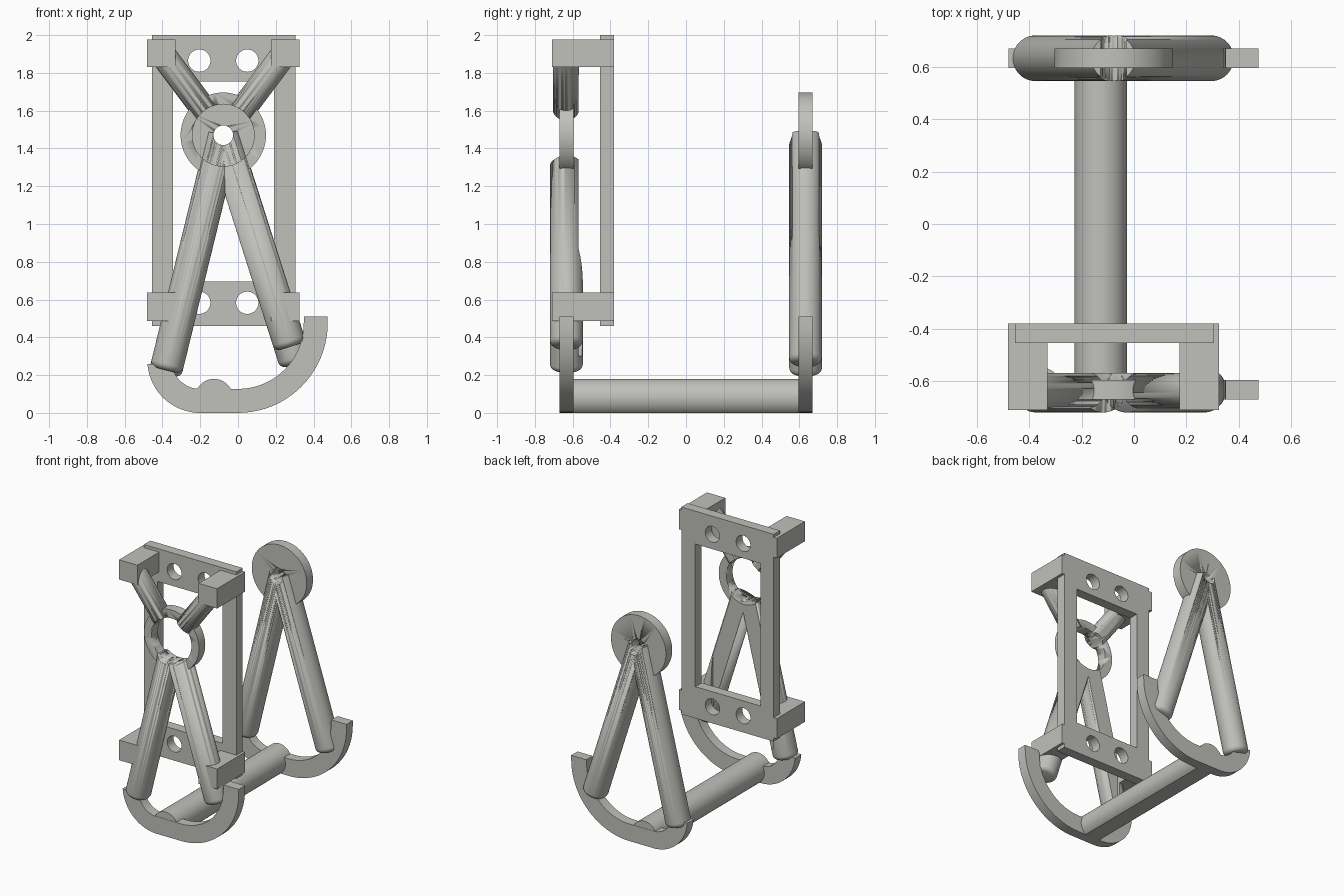
import bpy, bmesh, math
from mathutils import Vector

if "Cube" in bpy.data.objects:
    bpy.data.objects.remove(bpy.data.objects["Cube"])

CX, HUB_Z, SIDE_Y = -0.078, 1.47, 0.633   # hub axis and distance of the side frames
mat = bpy.data.materials.new("light grey")
mat.diffuse_color = (0.53, 0.53, 0.50, 1)
mat.use_nodes = True
mat.node_tree.nodes["Principled BSDF"].inputs["Base Color"].default_value = mat.diffuse_color


def finish(ob, name, smooth=False):
    ob.name = name
    ob.data.materials.clear()
    ob.data.materials.append(mat)
    if smooth:
        bpy.ops.object.select_all(action='DESELECT')
        ob.select_set(True)
        bpy.context.view_layer.objects.active = ob
        bpy.ops.object.shade_smooth_by_angle(angle=math.radians(35))
    return ob


def box(name, x, y, z):
    bpy.ops.mesh.primitive_cube_add(size=1)
    ob = bpy.context.object
    for v in ob.data.vertices:
        v.co = [r[0] + (c + 0.5) * (r[1] - r[0]) for c, r in zip(v.co, (x, y, z))]
    return finish(ob, name)


def rod(name, a, b, r, round_end=0.0, sides=64):
    """Cylinder from a to b, optionally with a rounded rim at b."""
    a, b = Vector(a), Vector(b)
    d = b - a
    bpy.ops.mesh.primitive_cylinder_add(vertices=sides, radius=r, depth=d.length)
    ob = bpy.context.object
    if round_end:
        bm = bmesh.new()
        bm.from_mesh(ob.data)
        rim = [e for e in bm.edges if all(v.co.z > 0 for v in e.verts)]
        bmesh.ops.bevel(bm, geom=rim, offset=round_end, segments=5, profile=0.5, affect='EDGES')
        bm.to_mesh(ob.data)
        bm.free()
    ob.data.transform(d.to_track_quat('Z', 'Y').to_matrix().to_4x4())
    ob.location = (a + b) / 2
    return finish(ob, name, True)


def cut(ob, *cutters):
    for c in cutters:
        m = ob.modifiers.new("cut", 'BOOLEAN')
        m.operation, m.solver, m.object = 'DIFFERENCE', 'EXACT', c
        c.hide_render = True
        c.hide_set(True)
    return ob


def arc(cx, cz, r, a0, a1, n=20):
    return [(cx + r * math.cos(math.radians(a0 + (a1 - a0) * i / n)),
             cz + r * math.sin(math.radians(a0 + (a1 - a0) * i / n))) for i in range(n + 1)]


def slab(name, outline, y0, y1):
    """Extrude an x-z outline along y."""
    bm = bmesh.new()
    face = bm.faces.new([bm.verts.new((x, y0, z)) for x, z in outline])
    ext = bmesh.ops.extrude_face_region(bm, geom=[face])
    for v in ext['geom']:
        if isinstance(v, bmesh.types.BMVert):
            v.co.y = y1
    bmesh.ops.recalc_face_normals(bm, faces=bm.faces)
    me = bpy.data.meshes.new(name)
    bm.to_mesh(me)
    bm.free()
    ob = bpy.data.objects.new(name, me)
    bpy.context.collection.objects.link(ob)
    return finish(ob, name, True)


# Cutters: front bore, rear pin hole, clearance behind the front legs, floor
bore = rod("bore_cutter", (CX, -1, HUB_Z), (CX, -0.5, HUB_Z), 0.164)
pin = rod("pin_cutter", (CX, 0.4, HUB_Z), (CX, 0.9, HUB_Z), 0.052)
clearance = box("clearance_cutter", (-0.33, 0.175), (-0.57, -0.3), (0.3, 1.99))
floor = box("floor_cutter", (-1, 1), (-1, 1), (-0.5, 0))

# Rocker feet, hubs and legs of both side frames
foot = ([(-0.48, 0.26)] + arc(-0.2, 0.28, 0.28, 184, 270) + arc(0, 0.475, 0.475, 270, 360)
        + [(0.475, 0.51), (0.35, 0.51)] + arc(0, 0.475, 0.348, 360, 270)
        + arc(-0.2, 0.28, 0.153, 270, 184) + [(-0.353, 0.26)])
leg_dirs = {"left": (-0.237, -0.972), "right": (0.303, -0.953)}
for tag, y, lengths, cutters in (("front", -SIDE_Y, (1.28, 1.175), (bore, clearance)),
                                 ("rear", SIDE_Y, (1.30, 1.27), (pin,))):
    slab(tag + "_rocker_foot", foot, y - 0.037, y + 0.037)
    hub = rod(tag + "_hub", (CX, y - 0.037, HUB_Z), (CX, y + 0.037, HUB_Z), 0.226)
    cut(hub, cutters[0])
    for (side, (dx, dz)), length in zip(leg_dirs.items(), lengths):
        leg = rod(f"{tag}_{side}_leg", (CX, y, HUB_Z),
                  (CX + dx * length, y, HUB_Z + dz * length), 0.087, 0.035)
        cut(leg, *cutters)

# Crossbar joining the feet, flattened underneath
cut(rod("crossbar", (-0.127, -0.668, 0.08), (-0.127, 0.668, 0.08), 0.1), floor)

# Rectangular mounting frame
FY = (-0.455, -0.38)
for name, x in (("left", (-0.455, -0.345)), ("right", (0.19, 0.305))):
    box(f"frame_{name}_rail", x, FY, (0.46, 2.0))
for name, z, hole_z in (("upper", (1.755, 2.0), 1.865), ("lower", (0.46, 0.695), 0.583)):
    plate = box(f"frame_{name}_plate", (-0.345, 0.19), FY, z)
    cut(plate, *[rod("hole_cutter", (hx, -0.6, hole_z), (hx, -0.2, hole_z), 0.059, sides=40)
                 for hx in (-0.205, 0.049)])

# Corner blocks and the diagonal struts to the front hub
for name, s in (("left", -1), ("right", 1)):
    x = sorted((CX + s * 0.252, CX + s * 0.403))
    box(f"upper_{name}_block", x, (-0.71, -0.38), (1.83, 1.977))
    box(f"lower_{name}_block", x, (-0.71, -0.38), (0.487, 0.637))
    strut = rod(f"{name}_strut", (CX, -SIDE_Y - 0.003, HUB_Z),
                (CX + s * 0.325, -SIDE_Y - 0.003, HUB_Z + 0.433), 0.069)
    cut(strut, bore, clearance)
